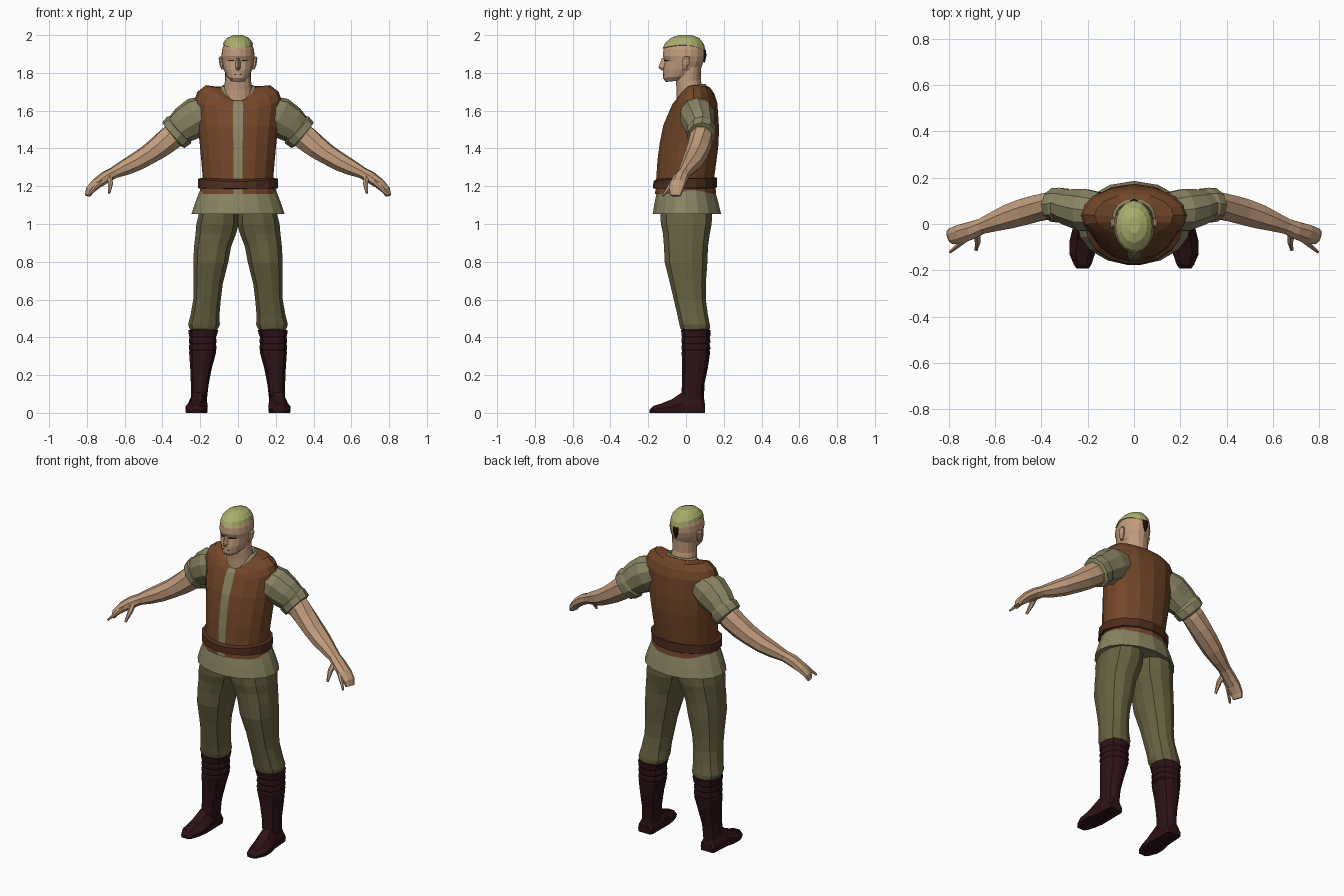
import bpy, bmesh, math
from mathutils import Vector


def mat(name, r, g, b):
    m = bpy.data.materials.new(name)
    m.diffuse_color = (r, g, b, 1)
    return m


SKIN = mat("skin", .53, .33, .20)
SHIRT = mat("shirt_olive", .25, .23, .125)
VEST = mat("vest_brown", .17, .062, .021)
BELT = mat("belt_brown", .075, .026, .013)
PANTS = mat("trouser_green", .137, .12, .052)
BOOT = mat("boot_maroon", .026, .006, .008)
HAIR = mat("hair_green", .40, .42, .15)
DARK = mat("dark", .012, .008, .006)

# Half-ring angles from the front; the first pair leaves a narrow front strip
HALF = [7, 28, 50, 70, 90, 110, 130, 155]
ANGLES = HALF + [180] + [360 - a for a in reversed(HALF)]


def loft(name, rings, mats, caps=True, mirror=False, rule=None):
    """Skin a list of equal-length point rings; rule(face) picks a material."""
    bm = bmesh.new()
    vs = [[bm.verts.new(p) for p in r] for r in rings]
    n = len(rings[0])
    for a, b in zip(vs, vs[1:]):
        for i in range(n):
            bm.faces.new((a[i], a[(i + 1) % n], b[(i + 1) % n], b[i]))
    if caps:
        bm.faces.new(vs[0])
        bm.faces.new(vs[-1])
    bmesh.ops.recalc_face_normals(bm, faces=bm.faces)
    if rule:
        for f in bm.faces:
            f.material_index = rule(f)
    me = bpy.data.meshes.new(name)
    bm.to_mesh(me)
    bm.free()
    for m in mats:
        me.materials.append(m)
    ob = bpy.data.objects.new(name, me)
    bpy.context.collection.objects.link(ob)
    if mirror:
        ob.modifiers.new("mirror", 'MIRROR')
    return ob


def body_ring(rx, yf, yb, zf, zs=None, zb=None):
    """Ring round the body: half width, front/back y, front/side/back height."""
    zs = zf if zs is None else zs
    zb = zf if zb is None else zb
    pts = []
    for a in ANGLES:
        s, c = math.sin(math.radians(a)), math.cos(math.radians(a))
        z = zs * s * s + (zf if c > 0 else zb) * c * c
        pts.append((rx * s, (yf + yb) / 2 - c * (yb - yf) / 2, z))
    return pts


def box_ring(z, x0, x1, y0, y1, n=12, p=2.5):
    """Rounded-rectangle ring lying flat at height z."""
    pts = []
    for i in range(n):
        a = 2 * math.pi * (i + .5) / n
        c, s = math.cos(a), math.sin(a)
        q = (abs(c) ** p + abs(s) ** p) ** (-1 / p)
        pts.append(((x0 + x1) / 2 + c * q * (x1 - x0) / 2,
                    (y0 + y1) / 2 + s * q * (y1 - y0) / 2, z))
    return pts


def tube(name, path, mats, n=8, **kw):
    """Tube along (x, y, z, up radius, side radius) stations."""
    rings = []
    for i, (x, y, z, rv, ru) in enumerate(path):
        a, b = path[max(i - 1, 0)], path[min(i + 1, len(path) - 1)]
        t = (Vector(b[:3]) - Vector(a[:3])).normalized()
        u = t.cross(Vector((0, 0, 1))).normalized()
        v = u.cross(t)
        rings.append([Vector((x, y, z)) + u * ru * math.cos(w) + v * rv * math.sin(w)
                      for w in [2 * math.pi * (k + .5) / n for k in range(n)]])
    return loft(name, rings, mats, **kw)


# Vest with the shirt showing through the front opening
vest = [(.205, -.165, .16, 1.16), (.187, -.158, .15, 1.25), (.195, -.152, .162, 1.34),
        (.203, -.14, .173, 1.43), (.215, -.122, .174, 1.52),
        (.229, -.088, .166, 1.6, 1.66, 1.64), (.215, -.072, .15, 1.635, 1.7, 1.69),
        (.17, -.055, .13, 1.65, 1.735, 1.72), (.09, -.038, .105, 1.655, 1.722, 1.735)]
loft("vest", [body_ring(*r) for r in vest], [VEST, SHIRT], caps=False,
     rule=lambda f: int(abs(f.calc_center_median().x) < .004
                        and f.calc_center_median().y < 0))
# Shirt collar
loft("collar", [body_ring(.094, -.048, .108, 1.648, 1.724, 1.738),
                body_ring(.08, -.034, .098, 1.675, 1.735, 1.742),
                body_ring(.06, -.02, .08, 1.64, 1.7, 1.71)], [SHIRT], caps=False)
# Belt and shirt skirt
loft("belt", [body_ring(*r) for r in [
    (.19, -.15, .15, 1.185), (.211, -.176, .163, 1.188, 1.19, 1.195),
    (.211, -.174, .163, 1.225, 1.24, 1.245), (.185, -.15, .148, 1.245)]], [BELT], caps=False)
loft("shirt_skirt", [body_ring(*r) for r in [
    (.19, -.15, .15, 1.2), (.207, -.157, .157, 1.165), (.228, -.168, .172, 1.11),
    (.247, -.178, .186, 1.052), (.21, -.15, .15, 1.06)]], [SHIRT])

# Sleeves with rolled cuffs
tube("sleeve", [(.15, .055, 1.60, .085, .085), (.215, .06, 1.57, .105, .095),
                (.275, .07, 1.53, .098, .082), (.305, .078, 1.505, .088, .074),
                (.312, .08, 1.497, .095, .079), (.342, .082, 1.47, .09, .076),
                (.347, .082, 1.466, .07, .06)], [SHIRT], n=10, mirror=True)
# Bare arms and hands
tube("arm", [(.30, .08, 1.50, .068, .06), (.36, .08, 1.452, .07, .062),
             (.42, .068, 1.405, .063, .062), (.475, .053, 1.367, .055, .062),
             (.54, .033, 1.328, .05, .057), (.60, .012, 1.298, .043, .046),
             (.66, -.01, 1.27, .031, .036), (.70, -.027, 1.248, .033, .041),
             (.75, -.043, 1.213, .028, .044), (.785, -.052, 1.178, .022, .038),
             (.796, -.056, 1.15, .013, .03)], [SKIN], mirror=True)
tube("thumb", [(.68, -.035, 1.255, .02, .018), (.675, -.075, 1.215, .015, .014),
               (.682, -.112, 1.165, .007, .007)], [SKIN], n=6, mirror=True)
tube("finger", [(.72, -.06, 1.23, .016, .014), (.755, -.088, 1.195, .013, .012),
                (.795, -.122, 1.15, .006, .006)], [SKIN], n=6, mirror=True)

# Neck and head
loft("neck", [body_ring(*r) for r in [
    (.085, -.05, .1, 1.62), (.076, -.05, .092, 1.71), (.069, -.055, .078, 1.76),
    (.07, -.04, .08, 1.83)]], [SKIN])
loft("head", [body_ring(*r) for r in [
    (.036, -.108, .0, 1.752, 1.757, 1.775), (.06, -.122, .04, 1.772, 1.78, 1.79),
    (.076, -.122, .08, 1.815, 1.82, 1.825), (.085, -.112, .092, 1.86),
    (.088, -.124, .1, 1.89), (.084, -.12, .1, 1.925), (.07, -.1, .085, 1.96),
    (.04, -.06, .05, 1.985)]], [SKIN])
# Cropped hair
loft("hair", [body_ring(*r) for r in [
    (.074, -.11, .09, 1.93, 1.945, 1.92), (.08, -.125, .104, 1.93, 1.948, 1.915),
    (.075, -.112, .096, 1.957, 1.965, 1.95), (.057, -.08, .07, 1.985),
    (.025, -.04, .03, 2.0)]], [HAIR])
loft("hair_tuft", [box_ring(1.922, -.018, .018, .09, .106, 6),
                   box_ring(1.89, -.015, .015, .09, .108, 6),
                   box_ring(1.855, -.004, .004, .094, .1, 6)], [DARK])
# Nose, ears, brows, mouth
loft("nose", [[(-.009, -.11, 1.88), (.009, -.11, 1.88), (0, -.127, 1.88)],
              [(-.018, -.11, 1.825), (.018, -.11, 1.825), (0, -.147, 1.828)],
              [(-.013, -.11, 1.812), (.013, -.11, 1.812), (0, -.128, 1.812)]], [SKIN])
loft("ear", [box_ring(1.817, .075, .088, -.018, .002, 8),
             box_ring(1.845, .075, .099, -.02, .018, 8),
             box_ring(1.878, .08, .103, -.018, .024, 8),
             box_ring(1.888, .08, .096, -.008, .016, 8)], [SKIN], mirror=True)
loft("eye", [[(.02, -.116, z), (.05, -.096, z), (.05, -.09, z), (.02, -.108, z)]
             for z in (1.862, 1.869)], [DARK], mirror=True)
loft("mouth", [[(-.022, -.121, z), (.022, -.121, z), (.022, -.114, z), (-.022, -.114, z)]
               for z in (1.79, 1.794)], [BELT])

# Trouser legs meeting at the crotch
loft("trouser_leg", [box_ring(*r) for r in [
    (1.09, 0, .2, -.14, .14), (1.0, -.005, .222, -.135, .138), (.95, .008, .226, -.124, .128),
    (.88, .035, .234, -.118, .118), (.80, .05, .238, -.115, .115), (.68, .08, .236, -.085, .106),
    (.60, .09, .238, -.066, .106), (.52, .097, .252, -.047, .117), (.468, .095, .265, -.036, .127),
    (.445, .105, .258, -.03, .127), (.43, .12, .24, -.01, .11)]], [PANTS], mirror=True)
# Boot shafts with creases near the top
shaft = [(.44, .102, .264, -.027, .131)]
for z in (.40, .365, .33):
    shaft += [(z + .008, .112, .261, -.025, .13), (z, .117, .257, -.021, .126),
              (z - .008, .114, .26, -.024, .129)]
shaft += [(.24, .137, .254, -.022, .117), (.15, .155, .25, -.022, .098),
          (.08, .163, .25, -.028, .097), (.03, .166, .25, -.03, .1)]
loft("boot_shaft", [box_ring(*r) for r in shaft], [BOOT], mirror=True)
# Feet, flat soled and turned slightly outward: (y, x0, x1, height)
foot = [(.1, .172, .25, .05), (.085, .165, .255, .085), (-.02, .164, .262, .11),
        (-.075, .163, .276, .072), (-.13, .172, .276, .05), (-.175, .187, .257, .036),
        (-.193, .2, .245, .018)]
loft("boot_foot", [[(a, y, 0), (b, y, 0), (b + .003, y, h * .45),
                    (a + (b - a) * .75, y, h), (a + (b - a) * .25, y, h),
                    (a - .003, y, h * .45)] for y, a, b, h in foot], [BOOT], mirror=True)
